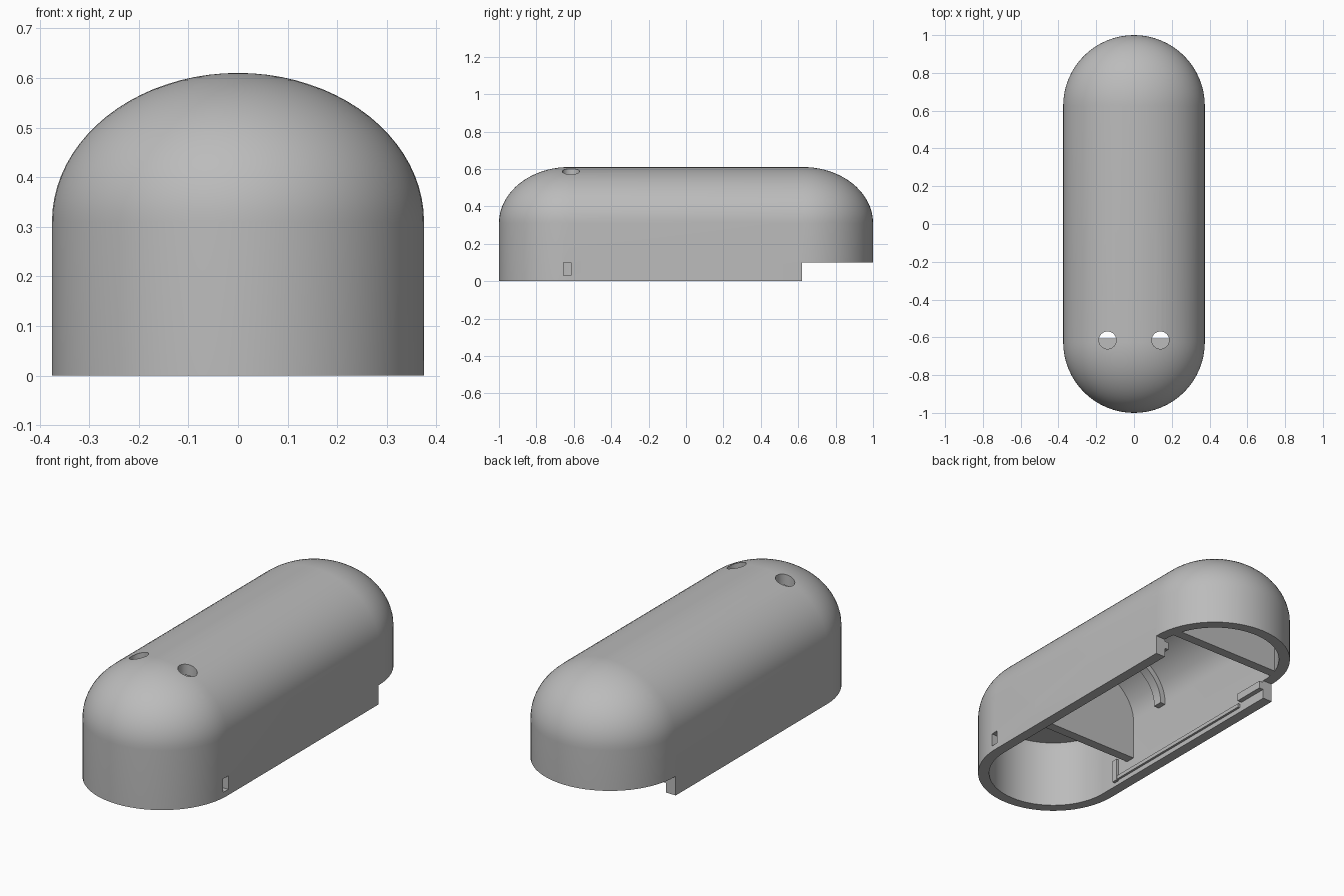
import bpy, bmesh, math
from mathutils import Matrix

cube = bpy.data.objects.get("Cube")
if cube:
    bpy.data.objects.remove(cube, do_unlink=True)

grey = bpy.data.materials.new("plain grey")
grey.use_nodes = True
grey.diffuse_color = (0.5, 0.5, 0.5, 1)
grey.node_tree.nodes["Principled BSDF"].inputs["Base Color"].default_value = (0.5, 0.5, 0.5, 1)

END = 0.625      # half the distance between the rounded end centres
RADIUS = 0.375
SPRING = 0.31    # height where the dome begins
TOP = 0.61
WALL = 0.055


def finish(name, bm):
    mesh = bpy.data.meshes.new(name)
    bmesh.ops.recalc_face_normals(bm, faces=bm.faces)
    bm.to_mesh(mesh)
    bm.free()
    obj = bpy.data.objects.new(name, mesh)
    bpy.context.collection.objects.link(obj)
    mesh.materials.append(grey)
    return obj


def capsule(name, inset, bottom):
    """Closed stadium-plan solid with an elliptical domed top."""
    radius, rise = RADIUS - inset, TOP - SPRING - inset
    steps, arc = 20, 32
    levels = [(radius, bottom)]
    for i in range(steps + 1):
        a = math.pi / 2 * i / steps
        levels.append((radius * math.cos(a), SPRING + rise * math.sin(a)))
    bm = bmesh.new()
    rings = []
    for r, z in levels:
        ring = []
        for side in (1, -1):
            for k in range(arc + 1):
                a = math.pi * k / arc
                ring.append(bm.verts.new((side * r * math.cos(a),
                                          side * (END + r * math.sin(a)), z)))
        rings.append(ring)
    count = len(rings[0])
    for low, high in zip(rings, rings[1:]):
        for k in range(count):
            n = (k + 1) % count
            bm.faces.new((low[k], low[n], high[n], high[k]))
    bm.faces.new(rings[0])
    bmesh.ops.remove_doubles(bm, verts=bm.verts, dist=1e-5)
    return finish(name, bm)


def box(name, x, y, z):
    bm = bmesh.new()
    spans = (x, y, z)
    mat = Matrix.Translation([(a + b) / 2 for a, b in spans]) @ Matrix.Diagonal(
        [b - a for a, b in spans] + [1])
    bmesh.ops.create_cube(bm, size=1, matrix=mat)
    return finish(name, bm)


def cylinder(name, x, y, radius, z):
    bm = bmesh.new()
    bmesh.ops.create_cone(bm, cap_ends=True, segments=40, radius1=radius, radius2=radius,
                          depth=z[1] - z[0],
                          matrix=Matrix.Translation((x, y, sum(z) / 2)))
    return finish(name, bm)


def combine(target, tool, operation):
    """Apply a boolean and discard the tool."""
    tool.hide_render = True
    mod = target.modifiers.new("cut", 'BOOLEAN')
    mod.operation, mod.solver, mod.object = operation, 'EXACT', tool
    bpy.context.view_layer.update()
    graph = bpy.context.evaluated_depsgraph_get()
    mesh = bpy.data.meshes.new_from_object(target.evaluated_get(graph))
    target.modifiers.clear()
    target.data = mesh
    bpy.data.objects.remove(tool, do_unlink=True)


def fitted(name, y, z):
    """Slab trimmed to sit just inside the shell wall."""
    slab = box(name, (-0.5, 0.5), y, z)
    combine(slab, capsule("trim", WALL - 0.004, -0.1), 'INTERSECT')
    return slab


# Hollow shell with rear notch, two top holes and a side slot
shell = capsule("shell", 0, 0)
combine(shell, capsule("cavity", WALL, -0.1), 'DIFFERENCE')
combine(shell, box("notch", (-1, 1), (0.62, 1.2), (-0.2, 0.1)), 'DIFFERENCE')
for x in (-0.14, 0.14):
    combine(shell, cylinder("hole", x, -0.615, 0.046, (0.42, 0.8)), 'DIFFERENCE')
combine(shell, box("slot", (0.25, 0.5), (-0.655, -0.615), (0.03, 0.1)), 'DIFFERENCE')

# Internal bulkheads and the shelf under the holes
parts = [shell,
         fitted("front_bulkhead", (-0.435, -0.385), (0.1, 0.7)),
         fitted("rear_bulkhead", (0.68, 0.73), (0.1, 0.7)),
         fitted("front_shelf", (-1.0, -0.607), (0.355, 0.4))]

# Arched rib across the ceiling
rib = fitted("ceiling_rib", (-0.19, -0.14), (0.3, 0.7))
combine(rib, capsule("rib_opening", WALL + 0.03, -0.1), 'DIFFERENCE')
parts.append(rib)

# Low rails, rear clips and upright guides on the side walls
INNER = RADIUS - WALL
for side, label in ((1, "left"), (-1, "right")):
    def span(depth):
        return tuple(sorted((side * (INNER - depth), side * (INNER + 0.01))))
    parts.append(box(label + "_rail", span(0.012), (-0.5, 0.44), (0.025, 0.045)))
    parts.append(box(label + "_clip", span(0.025), (0.45, 0.62), (0.05, 0.09)))
    parts.append(box(label + "_guide", span(0.015), (-0.53, -0.5), (0.02, 0.14)))

# Smooth curved surfaces, keep the edges crisp
bpy.ops.object.select_all(action='DESELECT')
for part in parts:
    part.select_set(True)
bpy.context.view_layer.objects.active = shell
bpy.ops.object.shade_smooth_by_angle(angle=math.radians(30))
